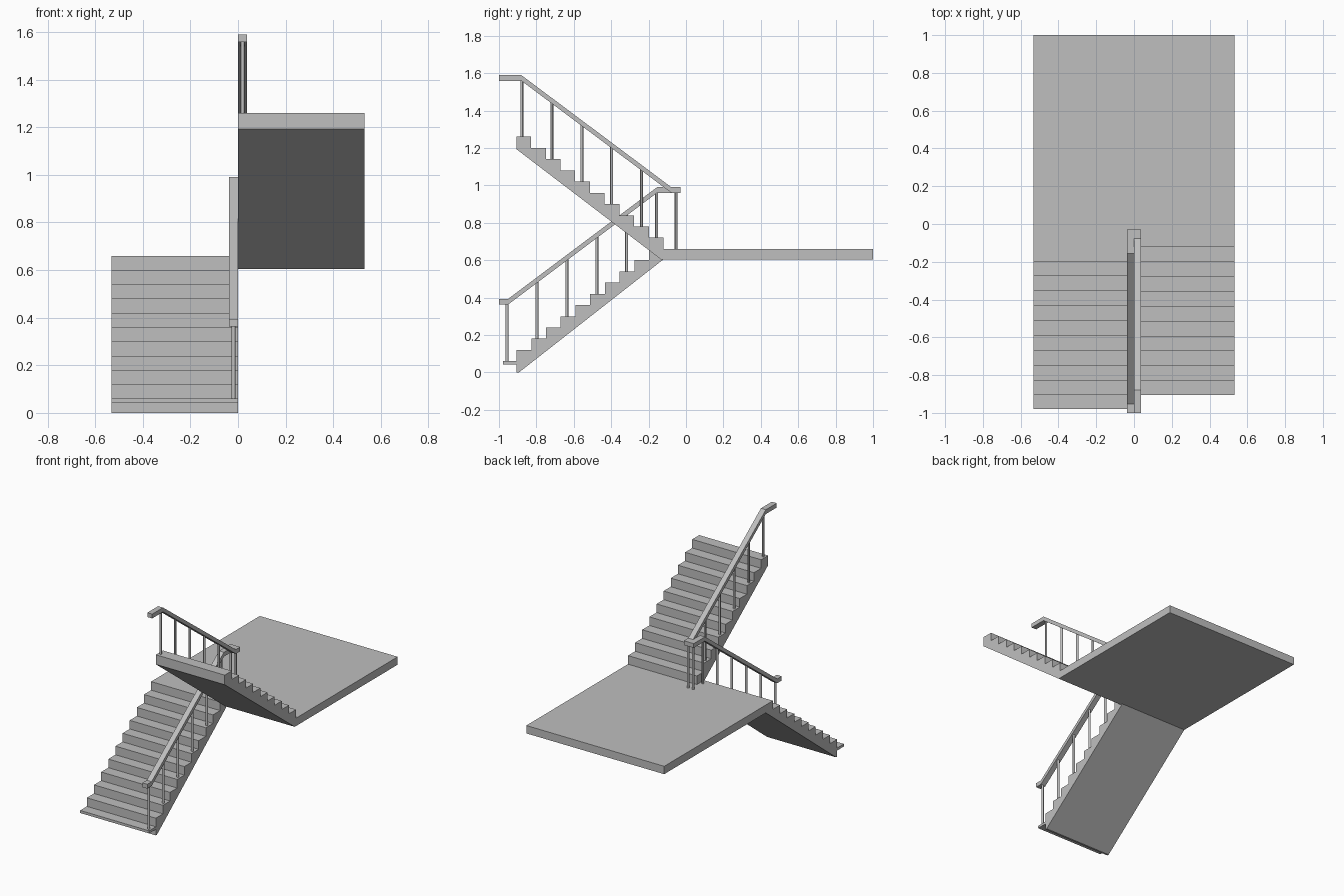
import bpy
import bmesh

cube = bpy.data.objects.get("Cube")
if cube:
    bpy.data.objects.remove(cube, do_unlink=True)

# One concrete grey for everything
grey = bpy.data.materials.new("light_grey")
grey.use_nodes = True
colour = (0.52, 0.52, 0.52, 1)
grey.diffuse_color = colour
grey.node_tree.nodes["Principled BSDF"].inputs["Base Color"].default_value = colour

HALF = 0.532           # half width of the whole stair
RISE, GOING = 0.06, 0.0787
STEPS = 10
LANDING_Z, LANDING_BASE = 0.66, 0.605
FRONT, JOIN = -0.906, -0.12
RAIL_W, RAIL_T = 0.038, 0.03


def extrude_profile(name, profile, x0, x1):
    """Extrude a closed (y, z) profile from x0 to x1."""
    bm = bmesh.new()
    face = bm.faces.new([bm.verts.new((x0, y, z)) for y, z in profile])
    moved = bmesh.ops.extrude_face_region(bm, geom=[face])["geom"]
    verts = [v for v in moved if isinstance(v, bmesh.types.BMVert)]
    bmesh.ops.translate(bm, verts=verts, vec=(x1 - x0, 0, 0))
    bmesh.ops.recalc_face_normals(bm, faces=bm.faces)
    mesh = bpy.data.meshes.new(name)
    bm.to_mesh(mesh)
    bm.free()
    mesh.materials.append(grey)
    obj = bpy.data.objects.new(name, mesh)
    bpy.context.collection.objects.link(obj)
    return obj


def height_on(path, y):
    """Height of a (y, z) path at y."""
    for (y0, z0), (y1, z1) in zip(path, path[1:]):
        if y0 <= y <= y1:
            return z0 + (z1 - z0) * (y - y0) / (y1 - y0)
    return path[-1][1]


def handrail(name, path, x0):
    """Flat-ended handrail; path follows its underside."""
    top = [(y, z + RAIL_T) for y, z in reversed(path)]
    return extrude_profile(name, path + top, x0, x0 + RAIL_W)


def balusters(name, path, x, feet):
    """Round posts from each (y, z) foot up into the rail."""
    for i, (y, z) in enumerate(feet):
        top = height_on(path, y) + 0.01
        bpy.ops.mesh.primitive_cylinder_add(
            vertices=12, radius=0.008, depth=top - z, location=(x, y, (top + z) / 2))
        post = bpy.context.object
        post.name = f"{name}_{i + 1}"
        post.data.materials.append(grey)
        bpy.ops.object.shade_smooth_by_angle()


# Landing slab
extrude_profile("landing", [(JOIN, LANDING_BASE), (1, LANDING_BASE),
                            (1, LANDING_Z), (JOIN, LANDING_Z)], -HALF, HALF)

# Lower flight: thin lip at the foot, then ten risers up to the landing
lower = [(JOIN, LANDING_BASE), (FRONT + 0.013, 0), (FRONT, 0), (FRONT, 0.042),
         (FRONT - GOING + 0.005, 0.042), (FRONT - GOING + 0.005, RISE)]
for i in range(STEPS):
    y = FRONT + i * GOING
    lower += [(y, RISE * (i + 1)), (y, RISE * (i + 2))]
lower.append((JOIN, LANDING_Z))
extrude_profile("lower_flight", lower, -HALF, 0)

# Upper flight: climbs back towards the front
upper = [(FRONT, 1.193), (JOIN - 0.015, LANDING_BASE), (JOIN, LANDING_BASE)]
for i in range(STEPS):
    y = JOIN - i * GOING
    upper += [(y, LANDING_Z + RISE * i), (y, LANDING_Z + RISE * (i + 1))]
upper.append((FRONT, LANDING_Z + RISE * STEPS))
extrude_profile("upper_flight", upper, 0, HALF)

# Handrails with level ends
lower_path = [(-1, 0.362), (-0.952, 0.362), (-0.155, 0.96), (-0.03, 0.96)]
upper_path = [(-1, 1.559), (-0.88, 1.559), (-0.078, 0.96), (-0.03, 0.96)]
handrail("lower_handrail", lower_path, -RAIL_W)
handrail("upper_handrail", upper_path, 0)

# Balusters on every second tread, plus the posts at the landing
end_post = (-0.053, LANDING_Z)
lower_feet = [(-0.957 + 0.16 * i, RISE + 2 * RISE * i) for i in range(6)]
upper_feet = [(-0.877 + 0.16 * i, 1.26 - 2 * RISE * i) for i in range(5)]
balusters("lower_baluster", lower_path, -RAIL_W / 2, lower_feet + [end_post])
balusters("upper_baluster", upper_path, RAIL_W / 2, upper_feet + [end_post])
